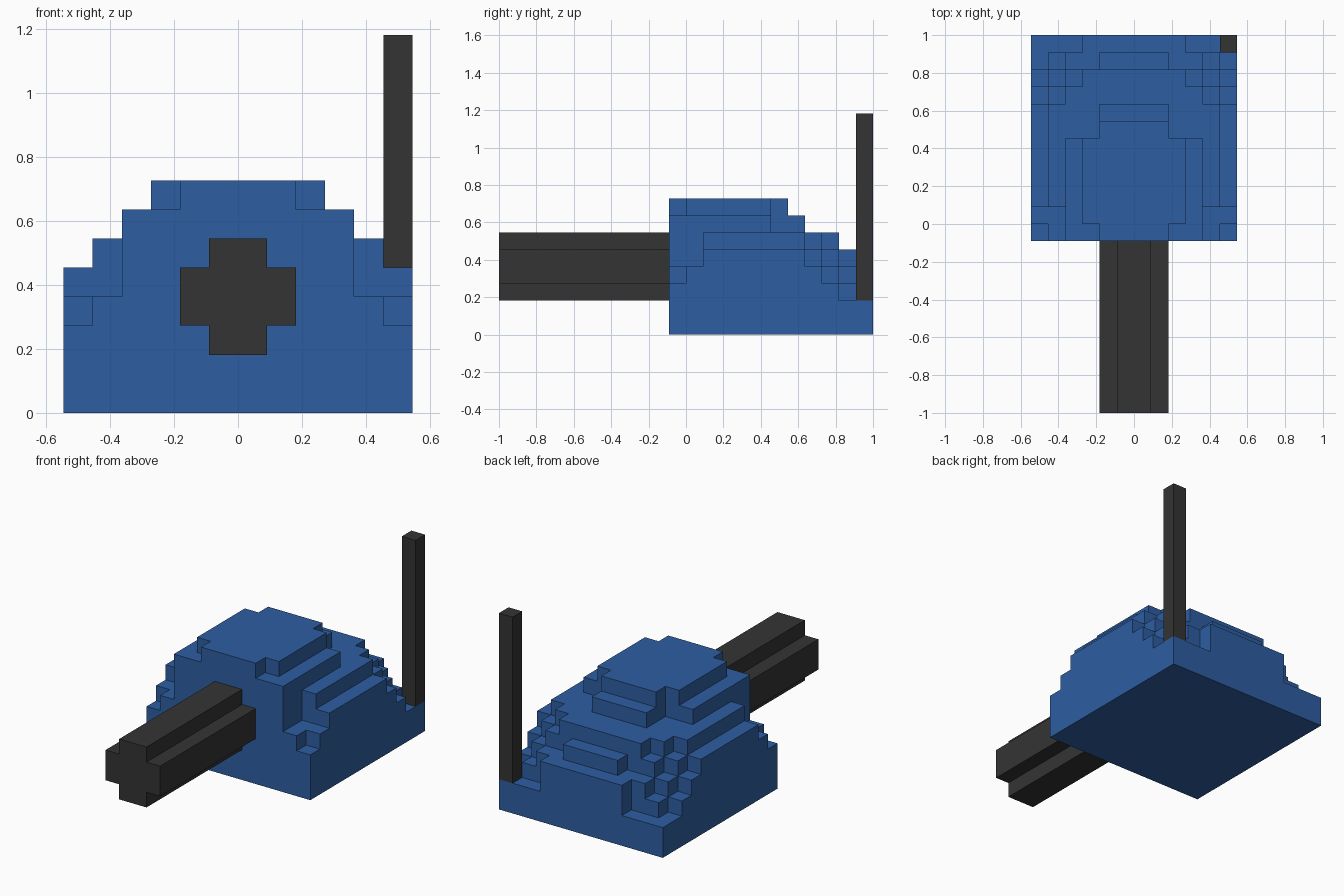
import bpy, bmesh

if "Cube" in bpy.data.objects:
    bpy.data.objects.remove(bpy.data.objects["Cube"])

U = 1 / 11  # one block


def material(name, rgb):
    m = bpy.data.materials.new(name)
    m.diffuse_color = (*rgb, 1)
    m.use_nodes = True
    m.node_tree.nodes["Principled BSDF"].inputs["Base Color"].default_value = m.diffuse_color
    return m


blue = material("blue paint", (0.027, 0.112, 0.36))
dark = material("dark metal", (0.034, 0.034, 0.034))


def make_object(name, bm, mat):
    bmesh.ops.remove_doubles(bm, verts=bm.verts, dist=1e-5)
    bmesh.ops.recalc_face_normals(bm, faces=bm.faces)
    mesh = bpy.data.meshes.new(name)
    bm.to_mesh(mesh)
    bm.free()
    mesh.materials.append(mat)
    ob = bpy.data.objects.new(name, mesh)
    bpy.context.collection.objects.link(ob)
    return ob


def prism(name, outline, axis, start, end, mat):
    """Extrude a 2D outline along y or z, all in blocks."""
    bm = bmesh.new()
    place = {"y": lambda a, b: (a * U, start * U, b * U),
             "z": lambda a, b: (a * U, b * U, start * U)}[axis]
    face = bm.faces.new([bm.verts.new(place(a, b)) for a, b in outline])
    moved = bmesh.ops.extrude_face_region(bm, geom=[face])["geom"]
    d = (end - start) * U
    offset = (0, d, 0) if axis == "y" else (0, 0, d)
    bmesh.ops.translate(bm, vec=offset,
                        verts=[v for v in moved if isinstance(v, bmesh.types.BMVert)])
    return make_object(name, bm, mat)


# Turret body: stepped heights from centre line to side, front row to back row
half_rows = (["887743", "888744"] + ["888765"] * 4 +
             ["886665", "776665", "666654", "666543", "554432", "444222"])
rows = [[int(c) for c in r[::-1] + r] for r in half_rows]


def height(i, j):
    return rows[j][i] if 0 <= i < 12 and 0 <= j < 12 else 0


bm = bmesh.new()


def quad(*points):
    bm.faces.new([bm.verts.new((x * U, y * U, z * U)) for x, y, z in points])


for j in range(12):
    for i in range(12):
        x, y, h = i - 6, j - 1, height(i, j)
        c = [(x, y), (x + 1, y), (x + 1, y + 1), (x, y + 1)]
        quad(*[(a, b, h) for a, b in c])
        quad(*[(a, b, 0) for a, b in reversed(c)])
        for k, (di, dj) in enumerate([(0, -1), (1, 0), (0, 1), (-1, 0)]):
            p, q = c[k], c[(k + 1) % 4]
            for z in range(height(i + di, j + dj), h):
                quad((*p, z), (*q, z), (*q, z + 1), (*p, z + 1))
make_object("turret_body", bm, blue)

# Gun barrel: plus-shaped section running forward
plus = [(-1, 2), (1, 2), (1, 3), (2, 3), (2, 5), (1, 5),
        (1, 6), (-1, 6), (-1, 5), (-2, 5), (-2, 3), (-1, 3)]
prism("gun_barrel", plus, "y", -11, -1, dark)

# Aerial on the back right corner
prism("aerial", [(5, 10), (6, 10), (6, 11), (5, 11)], "z", 2, 13, dark)
